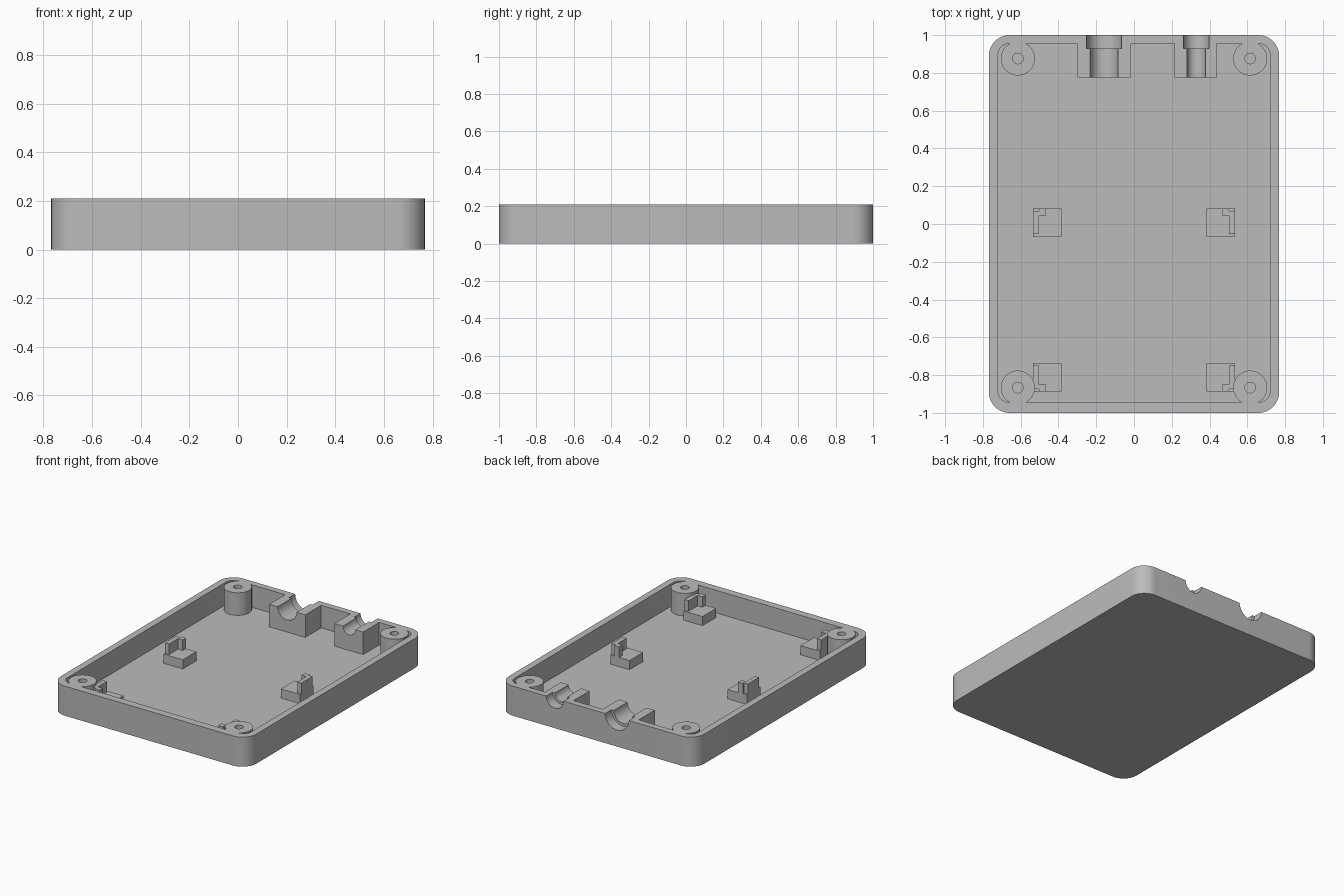
import bpy, bmesh
from math import pi, cos, sin, radians
from mathutils import Matrix, Vector

cube = bpy.data.objects.get("Cube")
if cube:
    bpy.data.objects.remove(cube, do_unlink=True)

HEIGHT, FLOOR, LEDGE, CLIP_TOP = 0.21, 0.05, 0.115, 0.19
INNER_BACK = 0.955

grey = bpy.data.materials.new("plain grey")
grey.use_nodes = True
colour = (0.5, 0.5, 0.5, 1)
grey.diffuse_color = colour
grey.node_tree.nodes["Principled BSDF"].inputs["Base Color"].default_value = colour


def finish(name, bm):
    bmesh.ops.recalc_face_normals(bm, faces=bm.faces)
    mesh = bpy.data.meshes.new(name)
    bm.to_mesh(mesh)
    bm.free()
    mesh.materials.append(grey)
    obj = bpy.data.objects.new(name, mesh)
    bpy.context.collection.objects.link(obj)
    return obj


def prism(name, outline, z0, z1):
    """Extrude a flat outline upward."""
    bm = bmesh.new()
    face = bm.faces.new([bm.verts.new((x, y, z0)) for x, y in outline])
    top = bmesh.ops.extrude_face_region(bm, geom=[face])["geom"]
    verts = [v for v in top if isinstance(v, bmesh.types.BMVert)]
    bmesh.ops.translate(bm, verts=verts, vec=(0, 0, z1 - z0))
    return finish(name, bm)


def box(name, x0, x1, y0, y1, z0, z1):
    return prism(name, [(x0, y0), (x1, y0), (x1, y1), (x0, y1)], z0, z1)


def rounded(hx, hy, r, cy=0, steps=12):
    points = []
    for i, (sx, sy) in enumerate([(1, 1), (-1, 1), (-1, -1), (1, -1)]):
        for k in range(steps + 1):
            a = (i + k / steps) * pi / 2
            points.append((sx * (hx - r) + r * cos(a),
                           cy + sy * (hy - r) + r * sin(a)))
    return points


def cylinder_y(x, r, y0, y1):
    """Cutter lying along y at rim height."""
    bm = bmesh.new()
    place = Matrix.Translation((x, (y0 + y1) / 2, HEIGHT)) @ Matrix.Rotation(pi / 2, 4, 'X')
    bmesh.ops.create_cone(bm, cap_ends=True, segments=48, radius1=r, radius2=r,
                          depth=y1 - y0, matrix=place)
    return finish("channel_cutter", bm)


def cut(obj, cutter):
    mod = obj.modifiers.new("cut", 'BOOLEAN')
    mod.operation, mod.solver, mod.object = 'DIFFERENCE', 'EXACT', cutter
    bpy.context.view_layer.objects.active = obj
    bpy.ops.object.modifier_apply(modifier=mod.name)


def smooth(obj):
    bpy.ops.object.select_all(action='DESELECT')
    obj.select_set(True)
    bpy.context.view_layer.objects.active = obj
    bpy.ops.object.shade_smooth_by_angle(angle=radians(30))


# Tray: rounded shell with an open cavity
tray = prism("tray", rounded(0.768, 1.0, 0.11), 0, HEIGHT)
cutters = [prism("cavity_cutter", rounded(0.72, 0.95, 0.06, 0.005), FLOOR, HEIGHT + 0.1)]
cut(tray, cutters[0])

# Cable supports against the back wall, each with a stepped half-round channel
for name, x0, x1, x, wide, narrow in [
        ("wide_cable_support", -0.298, -0.015, -0.158, 0.093, 0.074),
        ("narrow_cable_support", 0.214, 0.44, 0.33, 0.068, 0.049)]:
    support = box(name, x0, x1, 0.776, INNER_BACK, FLOOR, HEIGHT)
    channels = [cylinder_y(x, wide, 0.929, 1.1), cylinder_y(x, narrow, 0.7, 1.05)]
    for channel in channels:
        cut(support, channel)
        cut(tray, channel)
    cutters += channels
    smooth(support)
smooth(tray)
for cutter in cutters:
    bpy.data.objects.remove(cutter, do_unlink=True)


# Screw bosses: hollow posts in the four corners
def boss(name, x, y, outer=0.09, inner=0.028):
    bm = bmesh.new()
    profile = [(inner, FLOOR), (inner, HEIGHT), (outer, HEIGHT), (outer, FLOOR)]
    verts = [bm.verts.new((x + r, y, z)) for r, z in profile]
    edges = [bm.edges.new(pair) for pair in zip(verts, verts[1:])]
    bmesh.ops.spin(bm, geom=verts + edges, cent=(x, y, 0), axis=(0, 0, 1),
                   angle=2 * pi, steps=48, use_merge=True)
    bmesh.ops.remove_doubles(bm, verts=bm.verts, dist=0.0001)
    smooth(finish(name, bm))


# Board clips: a square ledge with an L-shaped stop on its outer side
def clip(name, side, cy, end):
    box(name + "_ledge", side * 0.536, side * 0.385, cy - 0.076, cy + 0.076, FLOOR, LEDGE)
    stop = [(0.536, -0.061), (0.536, 0.062), (0.504, 0.062), (0.504, 0.076),
            (0.467, 0.076), (0.467, 0.039), (0.504, 0.039), (0.504, -0.061)]
    prism(name + "_stop", [(side * x, cy + end * y) for x, y in stop], LEDGE, CLIP_TOP)


for label, side in (("left", 1), ("right", -1)):
    boss(f"back_{label}_screw_boss", side * 0.615, 0.876)
    boss(f"front_{label}_screw_boss", side * 0.615, -0.866)
    clip(f"middle_{label}_clip", side, 0.007, 1)
    clip(f"front_{label}_clip", side, -0.811, -1)
